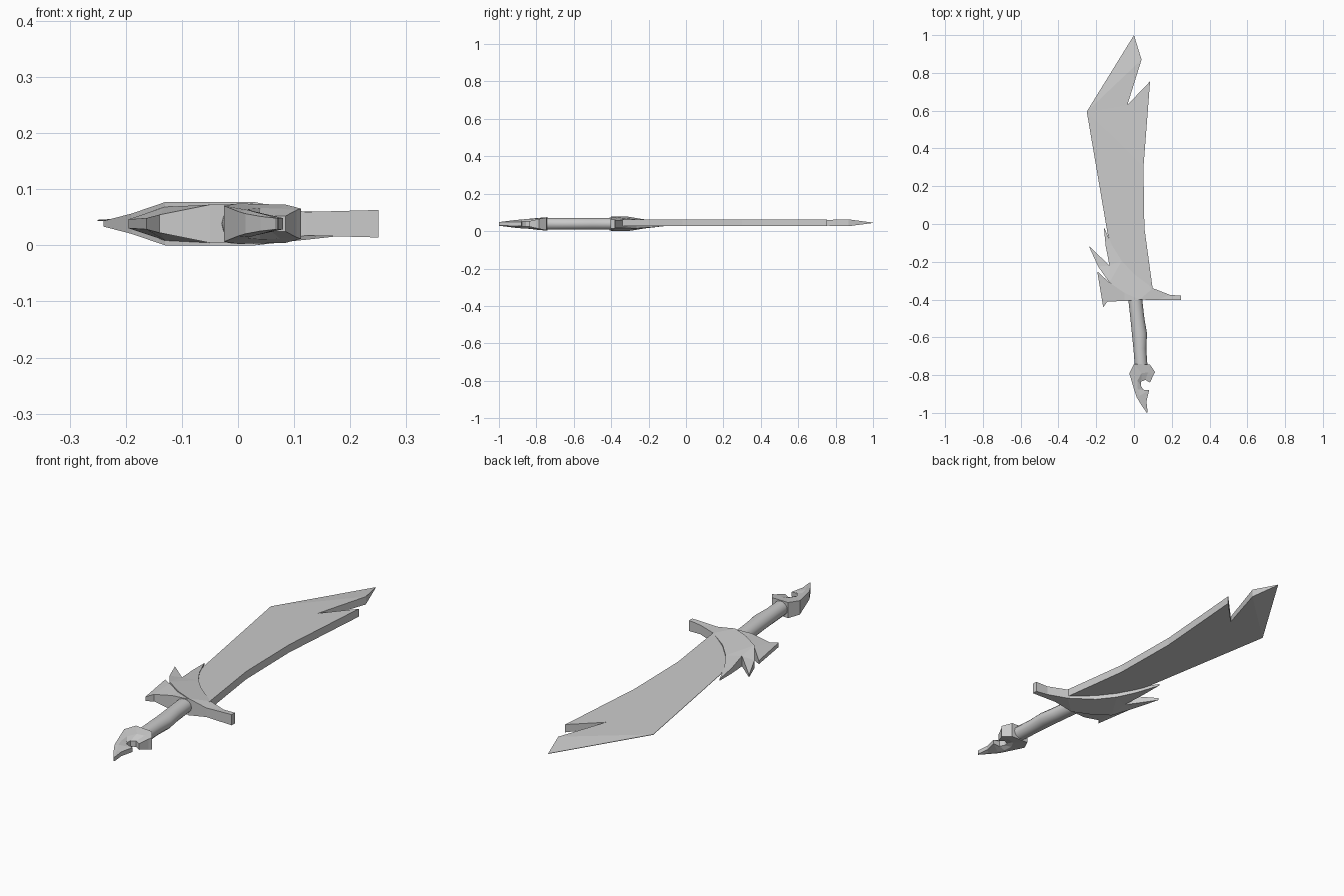
import bpy, bmesh
from math import cos, sin, pi

ZC = 0.0385  # mid plane of the hilt


def finish(bm, name):
    bmesh.ops.recalc_face_normals(bm, faces=bm.faces)
    me = bpy.data.meshes.new(name)
    bm.to_mesh(me)
    bm.free()
    ob = bpy.data.objects.new(name, me)
    bpy.context.collection.objects.link(ob)
    return ob


def slab(name, pts, faces, zc=ZC):
    """Solid mirrored about z = zc; each point is x, y, half thickness."""
    bm = bmesh.new()
    top = [bm.verts.new((x, y, zc + h)) for x, y, h in pts]
    bot = [bm.verts.new((x, y, zc - h)) for x, y, h in pts]
    for f in faces:
        bm.faces.new([top[i] for i in f])
        bm.faces.new([bot[i] for i in reversed(f)])
    edges = [frozenset((f[i - 1], f[i])) for f in faces for i in range(len(f))]
    for e in set(edges):
        if edges.count(e) == 1:
            a, b = e
            bm.faces.new((top[a], top[b], bot[b], bot[a]))
    return finish(bm, name)


# Blade: wedge section, sharp on the left, thick spine with a notch on the right
slab("blade",
     [(0, 1, .001), (.04, .87, .018), (-.035, .63, .013), (.085, .755, .018),
      (.05, .30, .018), (.055, -.02, .018), (.10, -.35, .018),
      (-.05, -.35, .006), (-.14, -.05, .001), (-.25, .595, .001)],
     [(0, 9, 1), (1, 9, 2), (2, 9, 4), (2, 4, 3), (9, 8, 5, 4), (8, 7, 6, 5)],
     zc=0.0445)

# Guard: crescent with two swept points
slab("guard_crescent",
     [(-.16, -.015, .004), (-.115, -.115, .012), (-.065, -.195, .019),
      (0, -.265, .024), (.10, -.34, .022), (.19, -.375, .021), (.25, -.38, .0245),
      (-.13, -.22, .024), (-.15, -.116, .012),
      (-.24, -.115, .005), (-.19, -.225, .018), (-.13, -.31, .0385),
      (-.05, -.365, .0385), (.03, -.40, .0385), (.12, -.403, .021), (.25, -.403, .0245)],
     [(0, 8, 1), (8, 7, 2, 1), (9, 10, 7), (10, 11, 7), (7, 11, 2),
      (2, 11, 12, 3), (3, 12, 13, 4), (4, 13, 14, 5), (5, 14, 15, 6)])

# Guard: short lower leaf with a spur
slab("guard_lower_leaf",
     [(-.195, -.25, .008), (-.13, -.31, .030), (-.05, -.365, .034), (.04, -.40, .036),
      (-.05, -.408, .034), (-.14, -.41, .016), (-.163, -.44, .010)],
     [(0, 6, 5, 1), (1, 5, 4, 2), (2, 4, 3)])

# Grip: oval rings along y, given as y, left x, right x
rings = [(-.37, -.032, .042), (-.42, -.028, .046), (-.50, -.019, .055),
         (-.58, -.011, .069), (-.66, -.003, .065), (-.76, .005, .072)]
N = 14
bm = bmesh.new()
loops = []
for y, x0, x1 in rings:
    cx, rx = (x0 + x1) / 2, (x1 - x0) / 2
    loops.append([bm.verts.new((cx + rx * cos(2 * pi * k / N), y,
                                ZC + .032 * sin(2 * pi * k / N))) for k in range(N)])
for a, b in zip(loops, loops[1:]):
    for k in range(N):
        bm.faces.new((a[k - 1], a[k], b[k], b[k - 1]))
bm.faces.new(loops[0])
bm.faces.new(loops[-1])
grip = finish(bm, "grip")
bpy.context.view_layer.objects.active = grip
grip.select_set(True)
bpy.ops.object.shade_smooth_by_angle(angle=0.7)

# Pommel: open claw; stations of outer rim, ridge, inner rim
claw = [((.112, -.785, .027), (.104, -.797, .024), (.085, -.84, .014)),
        ((.085, -.745, .034), (.075, -.785, .027), (.060, -.825, .014)),
        ((.0, -.74, .036), (.040, -.79, .028), (.038, -.835, .013)),
        ((-.025, -.79, .032), (.018, -.83, .026), (.036, -.855, .013)),
        ((.0, -.875, .022), (.020, -.875, .024), (.048, -.877, .013)),
        ((.013, -.915, .018), (.030, -.91, .021), (.08, -.88, .010)),
        ((.040, -.96, .013), (.050, -.95, .016), (.066, -.94, .010)),
        ((.068, -1.0, .010), (.070, -.999, .010), (.072, -.995, .009))]
slab("pommel_claw", [p for s in claw for p in s],
     [(3 * i + j, 3 * i + j + 1, 3 * i + j + 4, 3 * i + j + 3)
      for i in range(len(claw) - 1) for j in range(2)])
